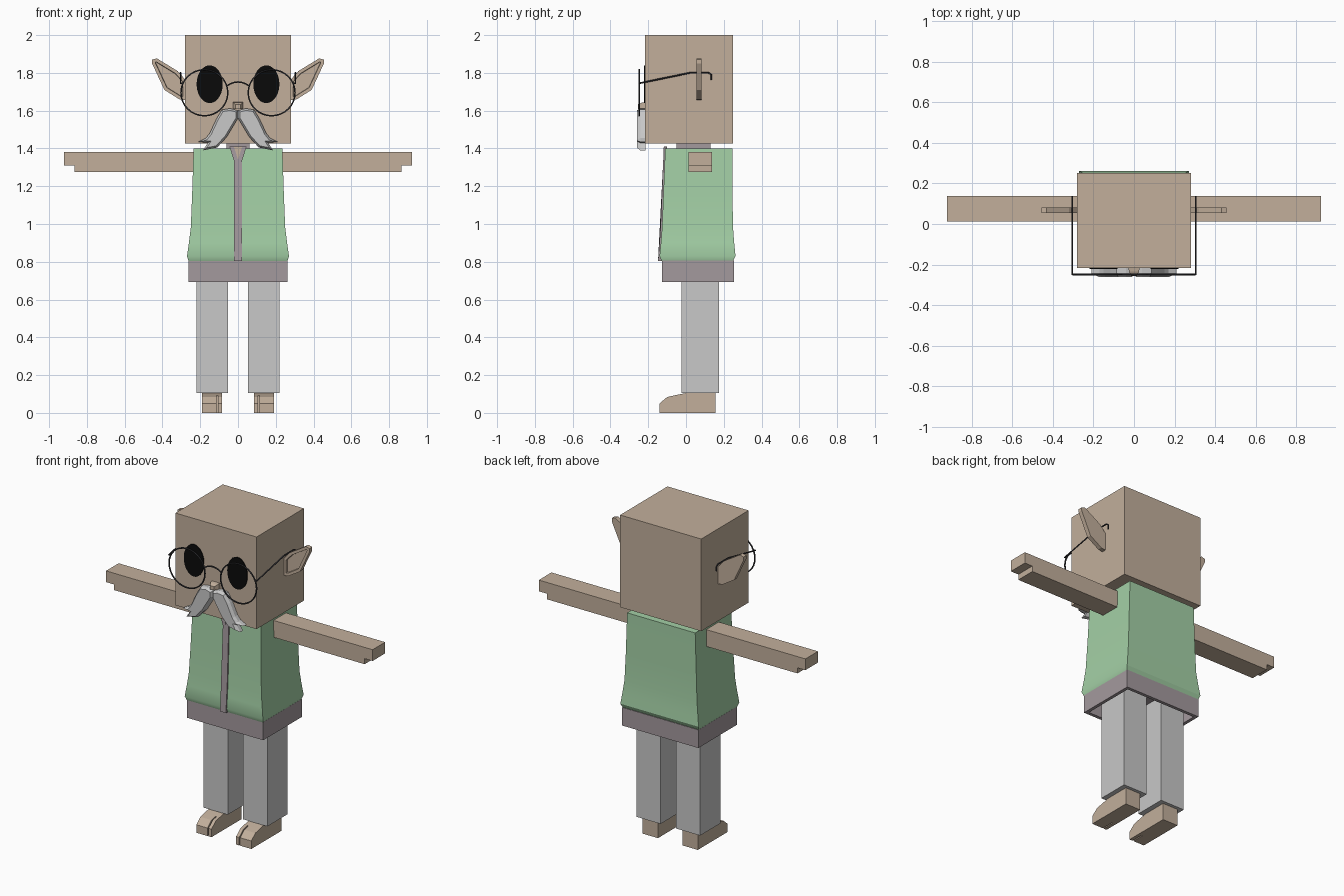
import bpy, bmesh
from math import sin, cos, tau

if "Cube" in bpy.data.objects:
    bpy.data.objects.remove(bpy.data.objects["Cube"])


def material(name, r, g, b):
    m = bpy.data.materials.new(name)
    m.use_nodes = True
    m.diffuse_color = (r, g, b, 1)
    bsdf = m.node_tree.nodes["Principled BSDF"]
    bsdf.inputs["Base Color"].default_value = (r, g, b, 1)
    bsdf.inputs["Roughness"].default_value = 0.8
    return m


skin = material("tan skin", .54, .43, .33)
green = material("soft green", .37, .63, .38)
mauve = material("mauve grey", .37, .32, .34)
grey = material("light grey", .58, .58, .58)
black = material("black", .003, .003, .003)
wire = material("dark wire", .035, .035, .04)


def finish(name, bm, mat):
    bmesh.ops.recalc_face_normals(bm, faces=bm.faces)
    me = bpy.data.meshes.new(name)
    bm.to_mesh(me)
    bm.free()
    me.materials.append(mat)
    ob = bpy.data.objects.new(name, me)
    bpy.context.collection.objects.link(ob)
    return ob


def place(axis, u, v, w):
    """Outline point (u, v) at depth w along the named axis."""
    return {"x": (w, u, v), "y": (u, w, v), "z": (u, v, w)}[axis]


def loft(rings):
    """Closed solid through rings of points; returns the mesh and its two caps."""
    bm = bmesh.new()
    loops = [[bm.verts.new(p) for p in ring] for ring in rings]
    caps = [bm.faces.new(loops[0]), bm.faces.new(loops[-1])]
    n = len(loops[0])
    for a, b in zip(loops, loops[1:]):
        for i in range(n):
            j = (i + 1) % n
            bm.faces.new((a[i], a[j], b[j], b[i]))
    bmesh.ops.recalc_face_normals(bm, faces=bm.faces)
    return bm, caps


def prism_mesh(outline, axis, lo, hi):
    return loft([[place(axis, u, v, w) for u, v in outline] for w in (lo, hi)])


def prism(name, outline, axis, lo, hi, mat):
    return finish(name, prism_mesh(outline, axis, lo, hi)[0], mat)


def rect(x0, x1, y0, y1):
    return [(x0, y0), (x1, y0), (x1, y1), (x0, y1)]


def box(name, x0, x1, y0, y1, z0, z1, mat):
    return prism(name, rect(x0, x1, y0, y1), "z", z0, z1, mat)


def inset(bm, face, thickness, depth):
    bmesh.ops.inset_region(bm, faces=[face], thickness=thickness, depth=depth,
                           use_even_offset=True)


# Head, nose and neck
box("head", -.28, .28, -.217, .25, 1.425, 2, skin)
nose_rings = [[(x, y, z) for x, z in rect(-h, h, 1.61, top)]
              for y, h, top in ((-.215, .027, 1.645), (-.235, .025, 1.642), (-.255, .014, 1.633))]
finish("nose", loft(nose_rings)[0], skin)
box("neck_collar", -.06, .06, -.05, .13, 1.38, 1.43, mauve)

# Vest, flaring towards the hem
sections = [(.805, .262, -.13, .25), (.83, .27, -.14, .262), (.9, .26, -.133, .255),
            (.98, .25, -.127, .249), (1.15, .243, -.12, .246), (1.4, .235, -.11, .245)]
vest = finish("vest", loft([[(x, y, z) for x, y in rect(-h, h, y0, y1)]
                            for z, h, y0, y1 in sections])[0], green)
bpy.context.view_layer.objects.active = vest
vest.select_set(True)
bpy.ops.object.shade_smooth_by_angle()
vest.select_set(False)


# Placket that follows the slope of the vest front
def on_front(z, offset):
    for (z0, _, a, _), (z1, _, b, _) in zip(sections[1:], sections[2:]):
        if z <= z1:
            break
    t = max(0, (z - z0) / (z1 - z0))
    return a + (b - a) * t - offset


half = [(.02, .805), (.02, .9), (.02, .98), (.02, 1.15), (.02, 1.33), (.045, 1.41), (.022, 1.41)]
outline = half + [(0, 1.34)] + [(-x, z) for x, z in reversed(half)]
finish("placket", loft([[(x, on_front(z, d), z) for x, z in outline]
                        for d in (-.01, .008)])[0], mauve)
throat = [(-.022, 1.41), (0, 1.34), (.022, 1.41)]
finish("throat", loft([[(x, on_front(z, d), z) for x, z in throat]
                       for d in (-.01, .003)])[0], skin)

# Shirt hem, hollow underneath
bm, caps = prism_mesh(rect(-.263, .263, -.127, .254), "z", .693, .806)
inset(bm, caps[0], .02, 0)
inset(bm, caps[0], .001, -.09)
finish("shirt_hem", bm, mauve)

# Paired parts
ear = [(.43, 1.877), (.32, 1.81), (.275, 1.76), (.275, 1.655), (.31, 1.66),
       (.39, 1.71), (.455, 1.85), (.455, 1.87)]
whisker = [(0, 1.6), (.04, 1.612), (.085, 1.605), (.115, 1.555), (.15, 1.48), (.17, 1.455),
           (.21, 1.435), (.16, 1.43), (.185, 1.39), (.11, 1.405), (.06, 1.46), (0, 1.56)]
arm = [(.22, 1.275), (.865, 1.275), (.865, 1.31), (.92, 1.31), (.92, 1.38), (.22, 1.38)]
eye = [(.15 + .069 * cos(i * tau / 40), 1.74 + .1 * sin(i * tau / 40)) for i in range(40)]
heel = [(.155, 0), (.155, .105), (0, .105), (-.06, .093), (-.06, 0)]
toe = [(-.06, 0), (-.06, .093), (-.1, .084), (-.14, .05), (-.14, 0)]

for side, s in (("left", 1), ("right", -1)):
    def flip(points):
        return [(s * x, z) for x, z in points]

    prism(side + "_arm", flip(arm), "y", .013, .137, skin)
    box(side + "_leg", s * .053, s * .22, -.025, .175, .105, .79, grey)
    prism(side + "_eye", flip(eye), "y", -.216, -.222, black)

    # Foot with a split toe
    prism(side + "_foot", heel, "x", s * .085, s * .19, skin)
    prism(side + "_big_toe", toe, "x", s * .085, s * .106, skin)
    prism(side + "_outer_toe", toe, "x", s * .113, s * .19, skin)

    # Ear with a recessed front
    bm, caps = prism_mesh(flip(ear), "y", .055, .082)
    inset(bm, caps[0], .017, 0)
    inset(bm, caps[0], .002, -.014)
    finish(side + "_ear", bm, skin)

    # Moustache half with a raised middle
    bm, caps = prism_mesh(flip(whisker), "y", -.242, -.215)
    inset(bm, caps[0], .01, .018)
    finish(side + "_moustache", bm, grey)

# Glasses: rims, bridge and hooked temples
cu = bpy.data.curves.new("glasses", "CURVE")
cu.dimensions = "3D"
cu.bevel_depth = .0045
cu.bevel_resolution = 1
cu.use_fill_caps = True


def wire_path(points, cyclic=False):
    sp = cu.splines.new("POLY")
    sp.points.add(len(points) - 1)
    for p, co in zip(sp.points, points):
        p.co = (*co, 1)
    sp.use_cyclic_u = cyclic


for s in (1, -1):
    wire_path([(s * .178 + .124 * cos(i * tau / 32), -.248, 1.695 + .122 * sin(i * tau / 32))
               for i in range(32)], True)
    wire_path([(s * .29, -.248, 1.745), (s * .304, -.248, 1.745), (s * .304, .02, 1.8),
               (s * .304, .12, 1.8), (s * .304, .134, 1.79), (s * .304, .134, 1.762)])
wire_path([(x, -.248, 1.752 - 6 * x * x) for x in (-.06, -.04, -.02, 0, .02, .04, .06)])
glasses = bpy.data.objects.new("glasses", cu)
bpy.context.collection.objects.link(glasses)
cu.materials.append(wire)
bpy.context.view_layer.objects.active = glasses
glasses.select_set(True)
bpy.ops.object.convert(target="MESH")
